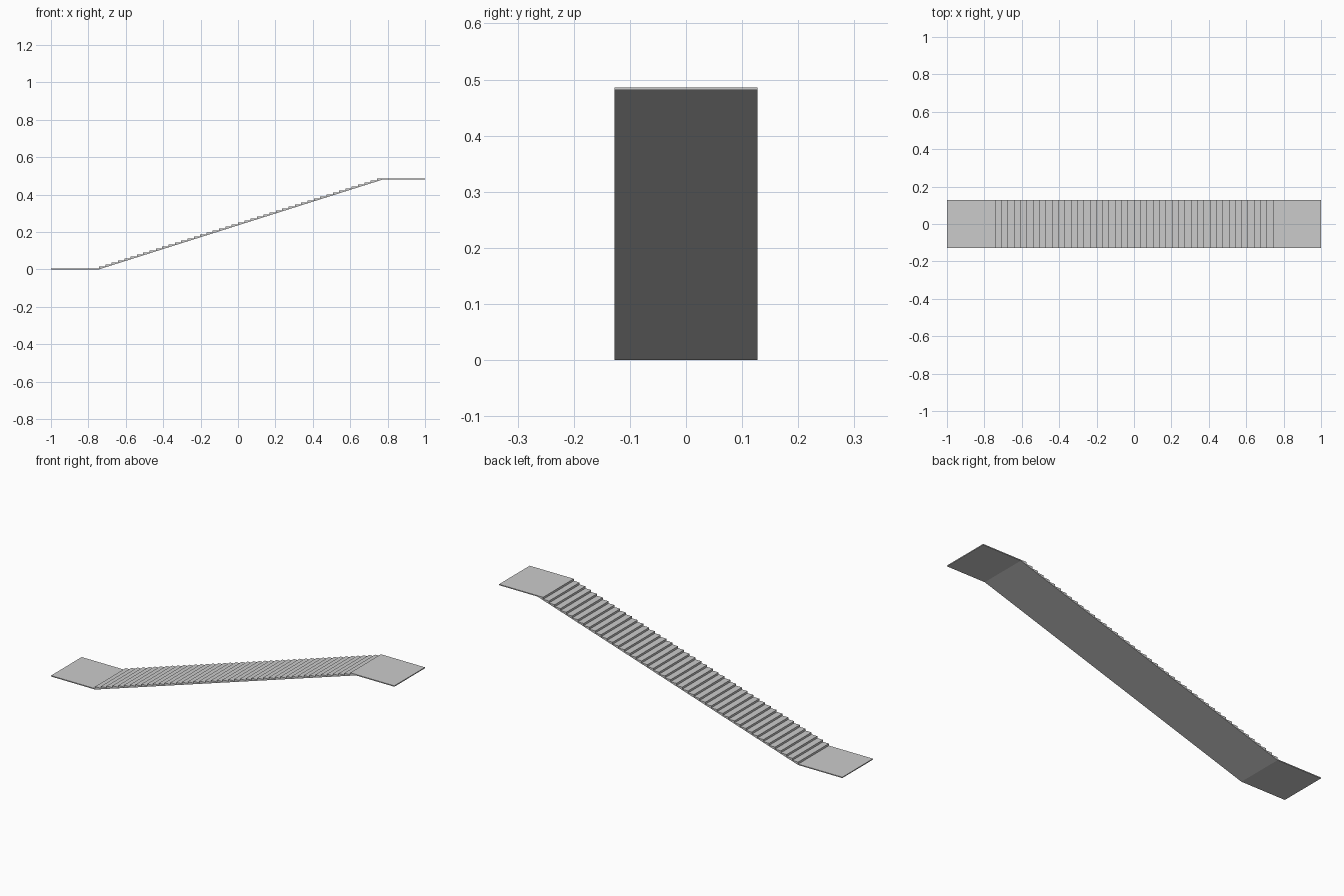
import bpy, bmesh

if "Cube" in bpy.data.objects:
    bpy.data.objects.remove(bpy.data.objects["Cube"])

STEPS = 45            # number of risers
X0, X1 = -0.743, 0.743  # first and last riser
TREAD = (X1 - X0) / (STEPS - 1)
THICK = 0.005
TOP = 0.486
RISE = (TOP - THICK) / STEPS
HALF_W = 0.1275


def extrude_profile(name, pts, half_width):
    """Side outline in x,z extruded across y."""
    bm = bmesh.new()
    face = bm.faces.new([bm.verts.new((x, -half_width, z)) for x, z in pts])
    res = bmesh.ops.extrude_face_region(bm, geom=[face])
    new = [v for v in res["geom"] if isinstance(v, bmesh.types.BMVert)]
    bmesh.ops.translate(bm, verts=new, vec=(0, 2 * half_width, 0))
    bmesh.ops.recalc_face_normals(bm, faces=bm.faces)
    # split the stepped side outlines into triangles cleanly
    bmesh.ops.triangulate(bm, faces=[f for f in bm.faces if len(f.verts) > 4])
    mesh = bpy.data.meshes.new(name)
    bm.to_mesh(mesh)
    bm.free()
    obj = bpy.data.objects.new(name, mesh)
    bpy.context.collection.objects.link(obj)
    return obj


# underside: lower landing, slope, upper landing
outline = [(-1, 0), (X0, 0), (X1 + TREAD, TOP - THICK), (1, TOP - THICK), (1, TOP)]
# stepped top, walked back down from the upper landing
for i in reversed(range(STEPS)):
    x = X0 + i * TREAD
    outline += [(x, THICK + (i + 1) * RISE), (x, THICK + i * RISE)]
outline.append((-1, THICK))

extrude_profile("staircase", outline, HALF_W)
